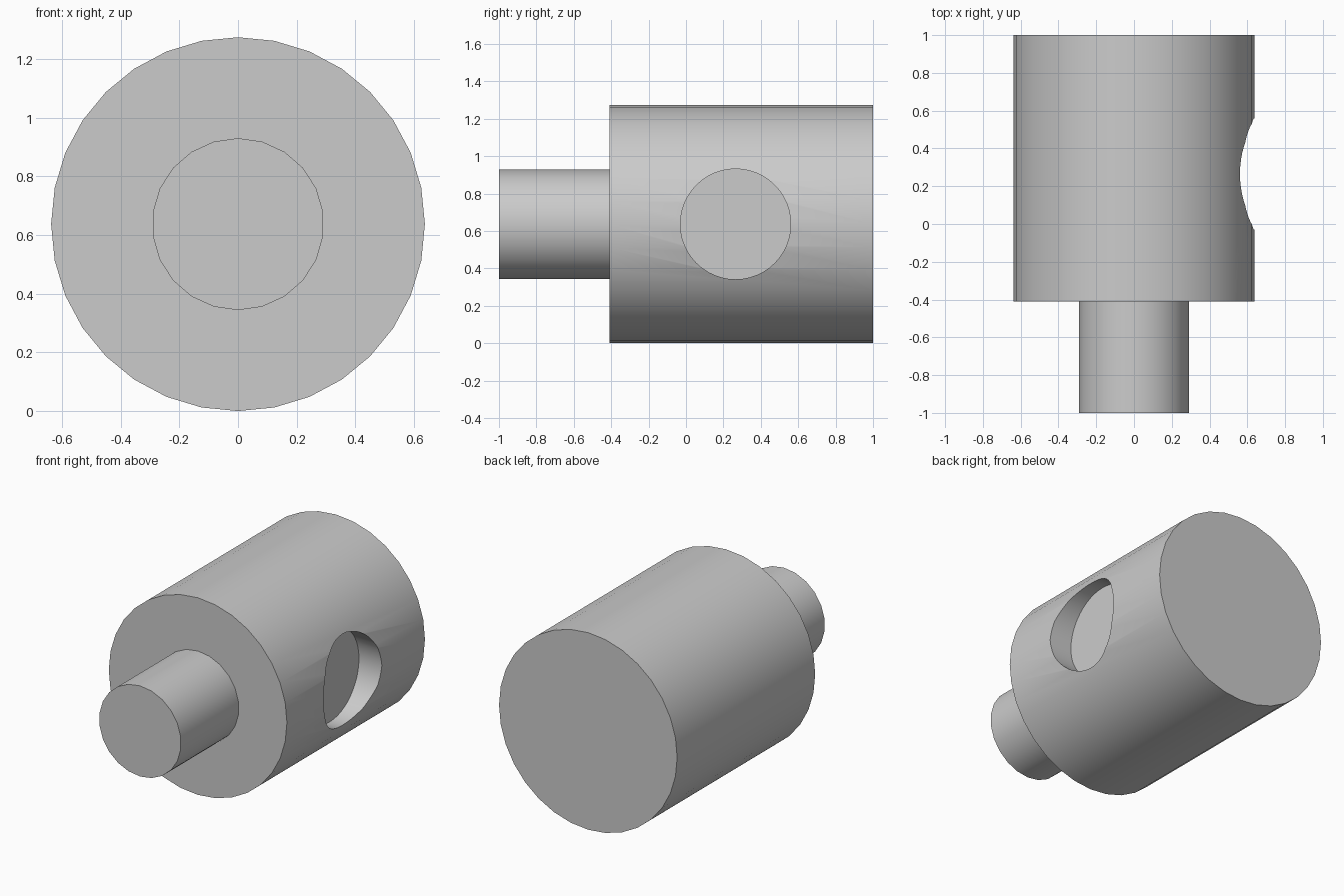
import bpy
from math import pi, radians

AXIS_Z = 0.637  # height of the shared centre line

cube = bpy.data.objects.get("Cube")
if cube:
    bpy.data.objects.remove(cube, do_unlink=True)

grey = bpy.data.materials.new("plain grey")
grey.use_nodes = True
grey.diffuse_color = (0.6, 0.6, 0.6, 1)
grey.node_tree.nodes["Principled BSDF"].inputs["Base Color"].default_value = (0.6, 0.6, 0.6, 1)


def cylinder(name, radius, start, end, sides, axis="y", along=0.0):
    """Cylinder between two positions on the y or x axis."""
    mid = (start + end) / 2
    place = (0, mid, AXIS_Z) if axis == "y" else (mid, along, AXIS_Z)
    turn = (pi / 2, 0, 0) if axis == "y" else (0, pi / 2, 0)
    bpy.ops.mesh.primitive_cylinder_add(vertices=sides, radius=radius, depth=end - start,
                                        location=place, rotation=turn)
    obj = bpy.context.object
    obj.name = name
    obj.data.materials.append(grey)
    return obj


def smooth(obj):
    bpy.ops.object.select_all(action="DESELECT")
    obj.select_set(True)
    bpy.context.view_layer.objects.active = obj
    bpy.ops.object.shade_smooth_by_angle(angle=radians(30))


# Main barrel and the front shaft
barrel = cylinder("barrel", AXIS_Z, -0.41, 1.0, 32)
shaft = cylinder("front_shaft", 0.293, -1.0, -0.40, 22)

# Shallow flat-bottomed round pocket in the +x side
cutter = cylinder("pocket_cutter", 0.295, 0.473, 0.9, 48, axis="x", along=0.265)
cutter.hide_render = True
cut = barrel.modifiers.new("pocket", "BOOLEAN")
cut.operation = "DIFFERENCE"
cut.solver = "EXACT"
cut.object = cutter
bpy.context.view_layer.objects.active = barrel
bpy.ops.object.modifier_apply(modifier=cut.name)
bpy.data.objects.remove(cutter, do_unlink=True)

for part in (barrel, shaft):
    smooth(part)
